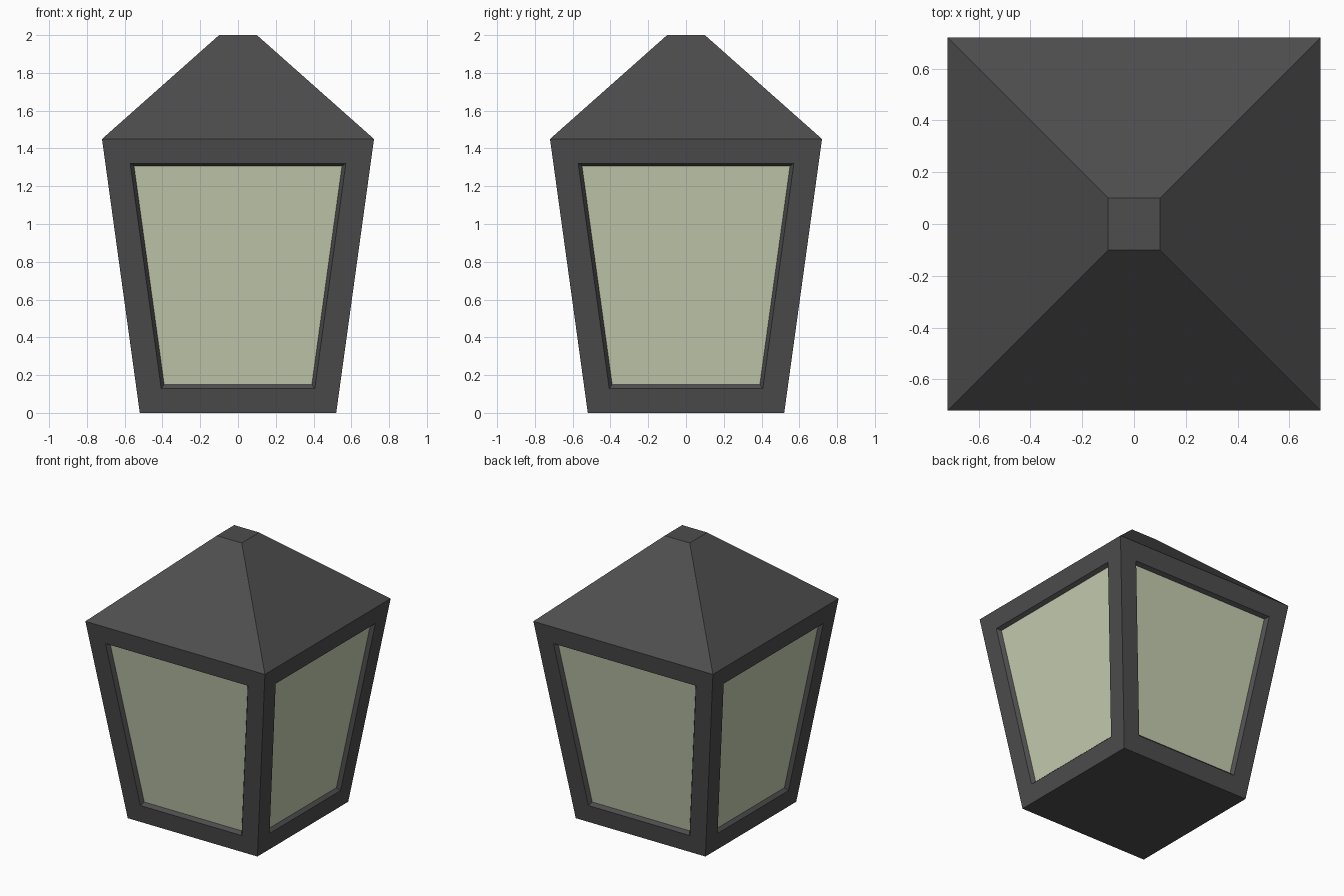
import bpy, bmesh

if "Cube" in bpy.data.objects:
    bpy.data.objects.remove(bpy.data.objects["Cube"])


def material(name, color):
    mat = bpy.data.materials.new(name)
    mat.diffuse_color = (*color, 1)
    mat.use_nodes = True
    mat.node_tree.nodes["Principled BSDF"].inputs["Base Color"].default_value = mat.diffuse_color
    return mat


def frustum(z0, half0, z1, half1):
    # square tapered block
    bm = bmesh.new()
    bmesh.ops.create_cube(bm, size=2)
    for v in bm.verts:
        half, z = (half1, z1) if v.co.z > 0 else (half0, z0)
        v.co = (v.co.x * half, v.co.y * half, z)
    bm.normal_update()
    return bm


def add_object(name, bm, mat):
    mesh = bpy.data.meshes.new(name)
    bm.to_mesh(mesh)
    bm.free()
    mesh.materials.append(mat)
    obj = bpy.data.objects.new(name, mesh)
    bpy.context.collection.objects.link(obj)
    return obj


def remove_faces(bm, faces):
    bmesh.ops.delete(bm, geom=list(faces), context='FACES')


metal = material("dark_metal", (0.075, 0.075, 0.075))
glass = material("pale_glass", (0.56, 0.61, 0.44))

# Tapered body: inset each side for the frame, then recess the pane
body = frustum(0, 0.52, 1.45, 0.72)
panes = [f for f in body.faces if abs(f.normal.z) < 0.5]
bmesh.ops.inset_individual(body, faces=panes, thickness=0.13,
                           use_even_offset=True)
bmesh.ops.inset_individual(body, faces=panes, thickness=0.018, depth=-0.025,
                           use_even_offset=True)
body.normal_update()
for f in body.faces:
    f.material_index = 0
for f in panes:
    f.material_index = 1

# Glass panes: keep only the recessed faces
glass_bm = body.copy()
remove_faces(glass_bm, [f for f in glass_bm.faces if f.material_index == 0])
for f in glass_bm.faces:
    f.material_index = 0
add_object("glass_panes", glass_bm, glass)

# Frame: everything but the panes and the top hidden under the roof
remove_faces(body, [f for f in body.faces
                    if f.material_index == 1 or f.normal.z > 0.9])
add_object("lantern_frame", body, metal)

# Hipped roof with a small flat top, open where it meets the frame
roof = frustum(1.45, 0.72, 2, 0.10)
remove_faces(roof, [f for f in roof.faces if f.normal.z < -0.9])
add_object("roof", roof, metal)
